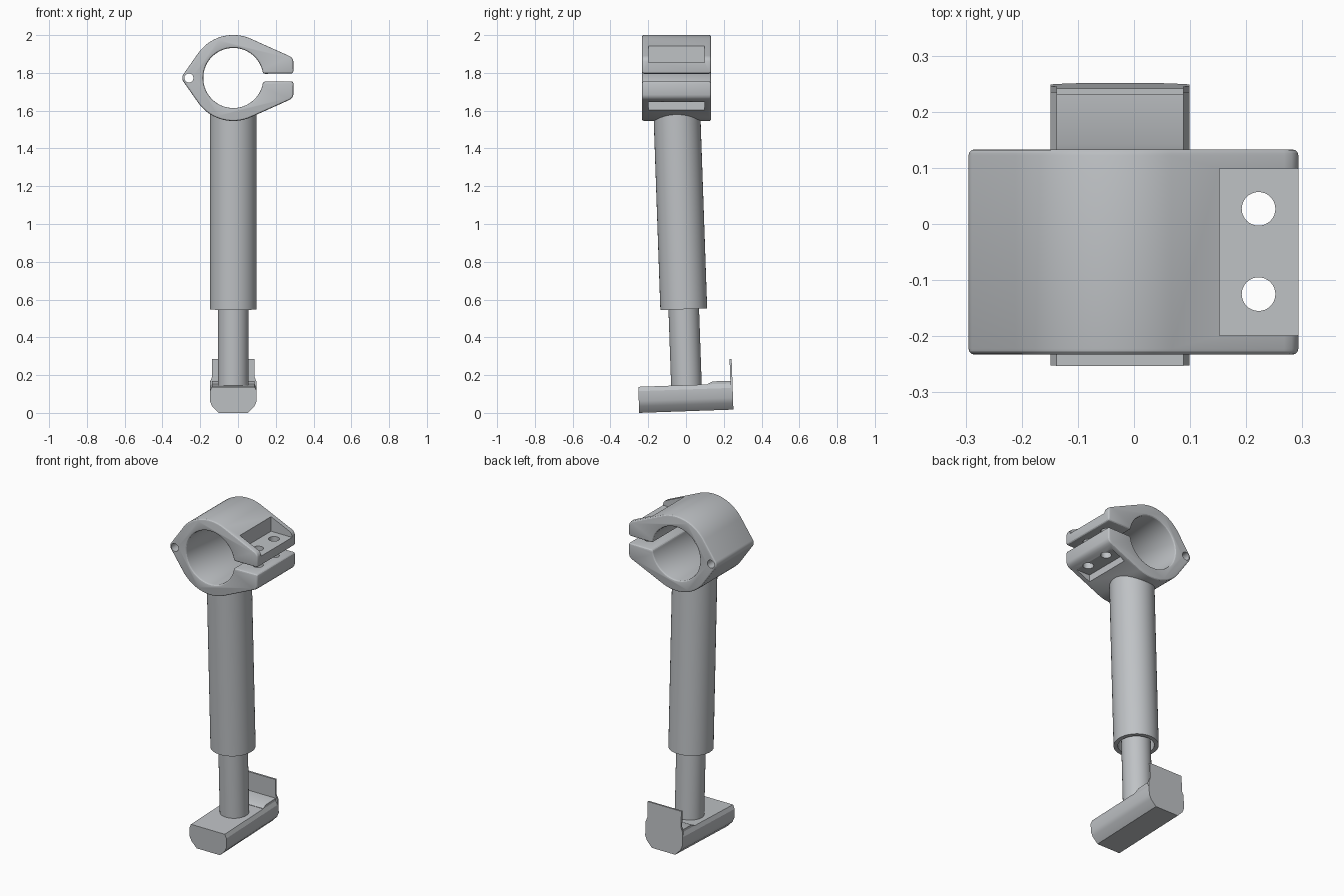
import bpy, bmesh, math
from mathutils import Matrix

if "Cube" in bpy.data.objects:
    bpy.data.objects.remove(bpy.data.objects["Cube"])

grey = bpy.data.materials.new("satin_grey")
grey.diffuse_color = (0.52, 0.54, 0.56, 1)
grey.use_nodes = True
grey.node_tree.nodes["Principled BSDF"].inputs["Base Color"].default_value = grey.diffuse_color

CX, CZ = -0.025, 1.773          # clamp bore centre (x, z)
TILT = Matrix.Translation((0, 0, 0.0088)) @ Matrix.Rotation(math.radians(2), 4, 'X')


def finish(name, bm, matrix=None):
    bmesh.ops.recalc_face_normals(bm, faces=bm.faces[:])
    me = bpy.data.meshes.new(name)
    bm.to_mesh(me)
    bm.free()
    if matrix:
        me.transform(matrix)
    me.materials.append(grey)
    ob = bpy.data.objects.new(name, me)
    bpy.context.collection.objects.link(ob)
    return ob


def prism(name, pts, y0, y1, matrix=None):
    """Extrude an (x, z) outline along y."""
    bm = bmesh.new()
    face = bm.faces.new([bm.verts.new((x, y0, z)) for x, z in pts])
    ext = bmesh.ops.extrude_face_region(bm, geom=[face])["geom"]
    bmesh.ops.translate(bm, vec=(0, y1 - y0, 0),
                        verts=[v for v in ext if isinstance(v, bmesh.types.BMVert)])
    return finish(name, bm, matrix)


def lathe(name, pts, x, y, matrix=None, n=64):
    """Revolve a closed (r, z) outline about a vertical axis."""
    bm = bmesh.new()
    vs = [bm.verts.new((r, 0, z)) for r, z in pts]
    es = [bm.edges.new((a, b)) for a, b in zip(vs, vs[1:])]
    bmesh.ops.spin(bm, geom=vs + es, cent=(0, 0, 0), axis=(0, 0, 1),
                   angle=math.tau, steps=n, use_merge=True)
    bmesh.ops.remove_doubles(bm, verts=bm.verts[:], dist=1e-5)
    bmesh.ops.translate(bm, vec=(x, y, 0), verts=bm.verts[:])
    return finish(name, bm, matrix)


def arc(cx, cz, r, a0, a1, n):
    angles = [math.radians(a0 + (a1 - a0) * i / n) for i in range(n + 1)]
    return [(cx + r * math.cos(a), cz + r * math.sin(a)) for a in angles]


def mirror_x(half):
    """Close a symmetric outline from its right half, listed bottom to top."""
    return [(CX + x, z) for x, z in half] + [(CX - x, z) for x, z in reversed(half)]


def select_only(ob):
    bpy.ops.object.select_all(action='DESELECT')
    ob.select_set(True)
    bpy.context.view_layer.objects.active = ob


# Split clamp: rounded body, pin lug on the left, two ears on the right, bore
ear = [(0.293, 1.797), (0.293, 1.862), (0.289, 1.874), (0.281, 1.884), (0.268, 1.891)]
outline = ear + arc(CX, CZ, 0.2275, 66, 145, 26)
outline += arc(-0.26, CZ, 0.035, 145, 215, 10)
outline += arc(CX, CZ, 0.2275, 215, 294, 26)
outline += [(x, 2 * CZ - z) for x, z in reversed(ear[1:])] + [(0.293, 1.755)]
outline += arc(CX, CZ, 0.159, -7, 0, 1)[:1] + arc(CX, CZ, 0.159, -12, -348, 72)
outline += arc(CX, CZ, 0.159, 8, 0, 1)[:1]
clamp = prism("clamp", outline, -0.233, 0.133)
bev = clamp.modifiers.new("soft_edges", 'BEVEL')
bev.width, bev.segments = 0.011, 3
bev.limit_method, bev.angle_limit = 'ANGLE', math.radians(40)

# Cutters: pin hole, bolt pockets, bolt holes
cutters = [prism("pin_hole", arc(-0.26, CZ, 0.024, 0, 345, 23), -0.4, 0.4)]
for z0, z1 in ((1.855, 2.1), (1.4, 1.645)):
    cutters.append(prism("bolt_pocket", [(0.152, z0), (0.4, z0), (0.4, z1), (0.152, z1)],
                         -0.199, 0.099))
for y in (0.027, -0.125):
    cutters.append(lathe("bolt_hole", [(0, 1.5), (0.03, 1.5), (0.03, 2.1), (0, 2.1)],
                         0.222, y, n=32))
for c in cutters:
    c.hide_render = True
    mod = clamp.modifiers.new("cut", 'BOOLEAN')
    mod.object, mod.operation, mod.solver = c, 'DIFFERENCE', 'EXACT'
select_only(clamp)
bpy.ops.object.convert(target='MESH')
for c in cutters:
    bpy.data.objects.remove(c)

# Outer tube, open at the lower end, and the rod sliding in it
tube = lathe("outer_tube", [(0, 1.585), (0.124, 1.585), (0.124, 0.54), (0.1, 0.54),
                            (0.1, 0.75), (0, 0.75)], CX, 0.007, TILT)
rod = lathe("inner_rod", [(0, 0.12), (0.081, 0.12), (0.081, 0.8), (0, 0.8)],
            CX, 0.007, TILT)

# Foot block with tapered underside
foot = prism("foot", mirror_x([(0.078, 0), (0.112, 0.035), (0.124, 0.062), (0.124, 0.115),
                               (0.113, 0.138)]), -0.248, 0.242, TILT)

# Thin upright stop plate closing the rear end of the foot
stop = prism("stop_plate", mirror_x([(0.078, 0), (0.112, 0.035), (0.124, 0.062),
                                     (0.124, 0.145), (0.113, 0.172), (0.113, 0.268)]),
             0.24, 0.251, TILT)

# Raised pad with a ramp in front of the stop plate (outline drawn in y, z)
pad_turn = Matrix(((0, 1, 0, CX), (1, 0, 0, 0), (0, 0, 1, 0), (0, 0, 0, 1)))
pad = prism("ramp_pad", [(0.12, 0.13), (0.12, 0.14), (0.148, 0.153), (0.241, 0.153),
                         (0.241, 0.13)], -0.113, 0.113, TILT @ pad_turn)
pad.data.flip_normals()

for ob in (clamp, tube, rod, foot, stop, pad):
    select_only(ob)
    bpy.ops.object.shade_smooth_by_angle(angle=math.radians(25))
